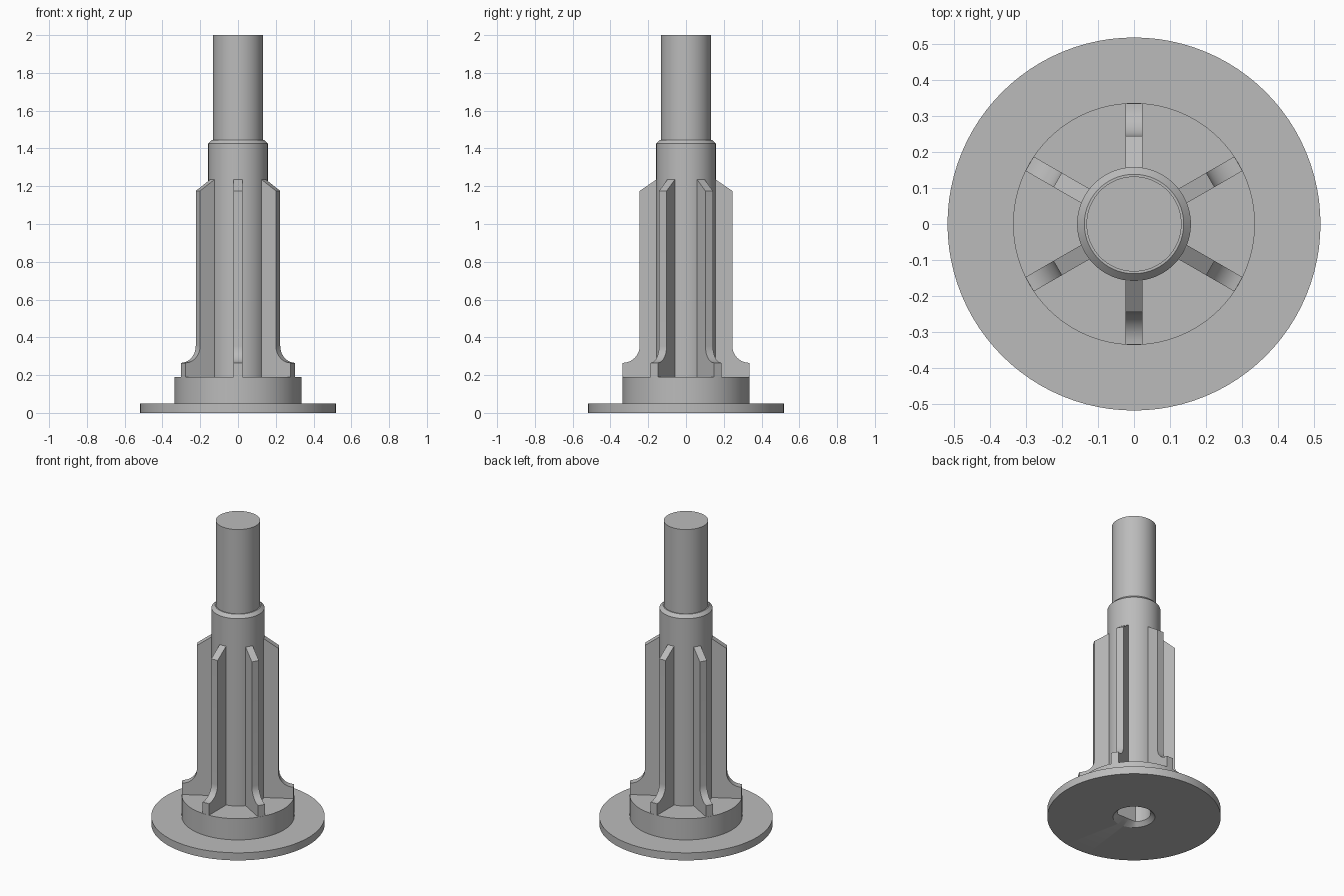
import bpy, bmesh, math
from mathutils import Matrix

default = bpy.data.objects.get("Cube")
if default:
    bpy.data.objects.remove(default, do_unlink=True)

grey = bpy.data.materials.new("plain grey")
grey.use_nodes = True
colour = (0.5, 0.5, 0.5, 1)
grey.diffuse_color = colour
grey.node_tree.nodes["Principled BSDF"].inputs["Base Color"].default_value = colour


def finish(bm, name):
    bmesh.ops.recalc_face_normals(bm, faces=bm.faces)
    mesh = bpy.data.meshes.new(name)
    bm.to_mesh(mesh)
    bm.free()
    mesh.materials.append(grey)
    obj = bpy.data.objects.new(name, mesh)
    bpy.context.collection.objects.link(obj)
    bpy.ops.object.select_all(action='DESELECT')
    obj.select_set(True)
    bpy.context.view_layer.objects.active = obj
    bpy.ops.object.shade_smooth_by_angle(angle=math.radians(25))
    return obj


# Turned body: flange, hub, collar and shaft, with a D-shaped blind bore below
SEGMENTS = 96
BORE, FLAT, DEPTH = 0.1, -0.07, 0.8
profile = [(BORE, DEPTH), (BORE, 0.025), (0.125, 0), (0.518, 0), (0.518, 0.05),
           (0.336, 0.05), (0.336, 0.19), (0.158, 0.19), (0.158, 1.425),
           (0.138, 1.445), (0.132, 1.445), (0.132, 2)]
bm = bmesh.new()
rings = []
for r, z in profile:
    ring = []
    for i in range(SEGMENTS):
        a = math.tau * i / SEGMENTS
        y = r * math.sin(a)
        if r == BORE:
            y = max(y, FLAT)
        ring.append(bm.verts.new((r * math.cos(a), y, z)))
    rings.append(ring)
for low, high in zip(rings, rings[1:]):
    for i in range(SEGMENTS):
        j = (i + 1) % SEGMENTS
        bm.faces.new((low[i], low[j], high[j], high[i]))
bm.faces.new(rings[0])
bm.faces.new(rings[-1])
finish(bm, "turned_body")

# Six ribs with a sloped top and a concave fillet at the foot
WIDTH, FILLET = 0.046, 0.09
outline = [(0.14, 0.18), (0.335, 0.18)]
for i in range(11):
    a = math.pi / 2 * i / 10
    outline.append((0.335 - FILLET * math.sin(a), 0.355 - FILLET * math.cos(a)))
outline += [(0.245, 1.175), (0.158, 1.235), (0.14, 1.235)]
for n in range(6):
    bm = bmesh.new()
    face = bm.faces.new([bm.verts.new((r, -WIDTH / 2, z)) for r, z in outline])
    extruded = bmesh.ops.extrude_face_region(bm, geom=[face])["geom"]
    verts = [v for v in extruded if isinstance(v, bmesh.types.BMVert)]
    bmesh.ops.translate(bm, verts=verts, vec=(0, WIDTH, 0))
    bm.transform(Matrix.Rotation(math.radians(30 + 60 * n), 4, 'Z'))
    finish(bm, f"rib_{n + 1}")
